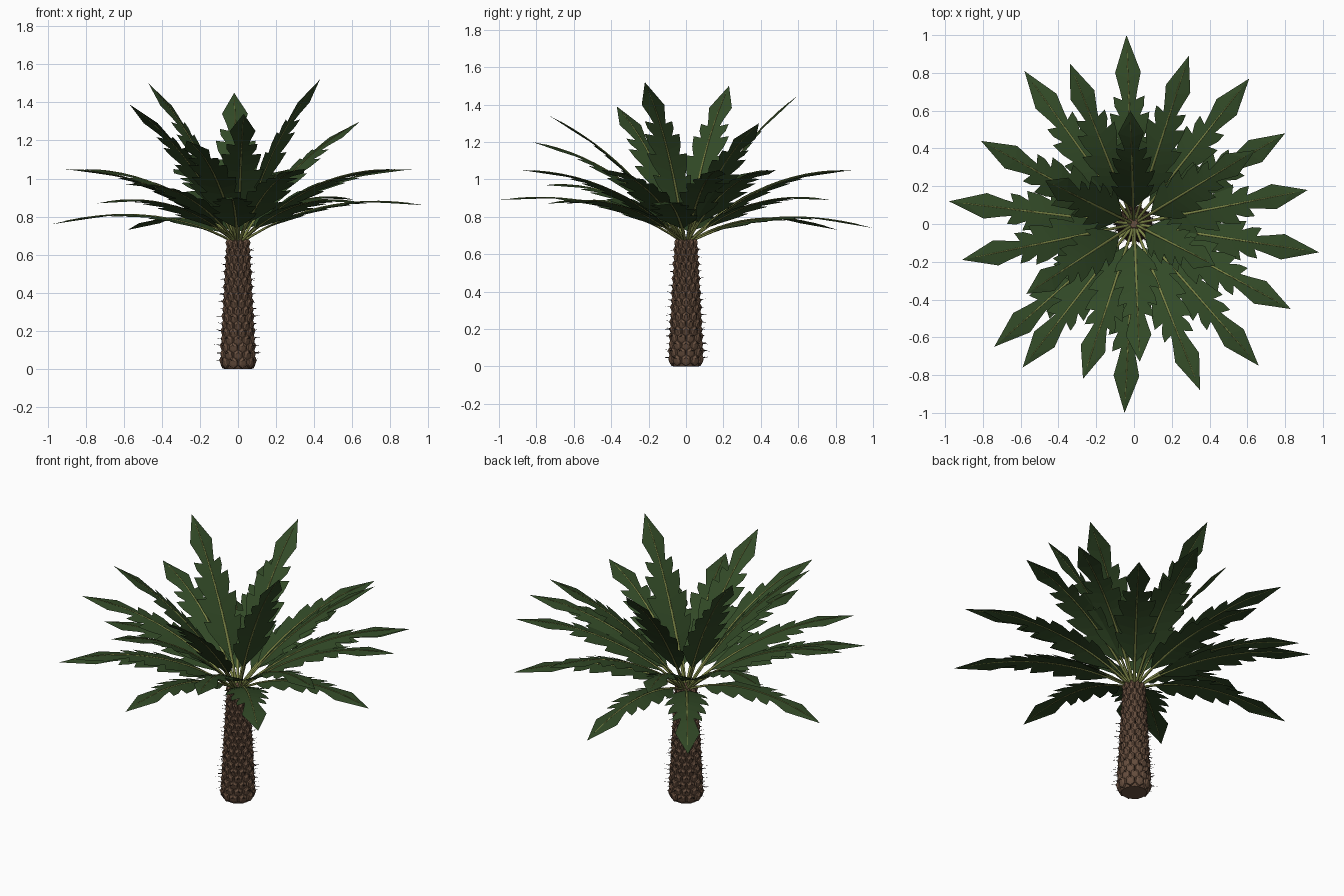
import bpy, bmesh, math, random
from mathutils import Vector

if "Cube" in bpy.data.objects:
    bpy.data.objects.remove(bpy.data.objects["Cube"])

random.seed(4)


def material(name, col):
    m = bpy.data.materials.new(name)
    m.diffuse_color = (*col, 1)
    m.use_nodes = True
    m.node_tree.nodes["Principled BSDF"].inputs["Base Color"].default_value = m.diffuse_color
    return m


BARK = material("bark", (0.14, 0.08, 0.05))
SPINE = material("spine", (0.03, 0.022, 0.018))
LEAF = material("leaf_green", (0.032, 0.068, 0.02))
RIB = material("rib_green", (0.20, 0.23, 0.06))


def finish(bm, name, mat, smooth=None):
    bmesh.ops.recalc_face_normals(bm, faces=bm.faces)
    me = bpy.data.meshes.new(name)
    bm.to_mesh(me)
    bm.free()
    ob = bpy.data.objects.new(name, me)
    bpy.context.collection.objects.link(ob)
    me.materials.append(mat)
    if smooth:
        bpy.context.view_layer.objects.active = ob
        ob.select_set(True)
        bpy.ops.object.shade_smooth_by_angle(angle=math.radians(smooth))
        ob.select_set(False)
    return ob


def loft(bm, rings):
    """Skin closed rings of points and cap both ends."""
    vs = [[bm.verts.new(p) for p in r] for r in rings]
    n = len(vs[0])
    for a, b in zip(vs, vs[1:]):
        for i in range(n):
            j = (i + 1) % n
            bm.faces.new((a[i], a[j], b[j], b[i]))
    bm.faces.new(vs[0][::-1])
    bm.faces.new(vs[-1])


def trunk_radius(z):
    return 0.082 - 0.036 * (z / 0.68) ** 1.1


# Trunk core
bm = bmesh.new()
loft(bm, [[(r * math.cos(i * math.tau / 20), r * math.sin(i * math.tau / 20), z)
           for i in range(20)]
          for z, r in [(0, 0.07)] + [(z, trunk_radius(z)) for z in (0.02, 0.2, 0.35, 0.5, 0.6, 0.67)]
          + [(0.69, 0.02)]])
finish(bm, "trunk_core", BARK, 30)

# Overlapping shield scales in staggered rows, with spines on many of them
scales, spines = bmesh.new(), bmesh.new()
ROWS, PER = 17, 10
for row in range(ROWS):
    z = 0.033 + row * 0.0385
    r = trunk_radius(z)
    for k in range(PER):
        a = (k + 0.5 * (row % 2)) * math.tau / PER
        out = Vector((math.cos(a), math.sin(a), 0))
        side = Vector((-out.y, out.x, 0))
        w, h = r * math.pi / PER * 1.1, 0.033
        c = Vector((0, 0, z)) + out * (r - 0.004)

        def ring(s, d):
            return [c + out * (d + 0.005 * math.sin(q)) + side * (w * s * math.cos(q))
                    + Vector((0, 0, h * s * math.sin(q)))
                    for q in (i * math.tau / 6 + math.pi / 6 for i in range(6))]
        loft(scales, [ring(1, -0.003), ring(0.9, 0.010), ring(0.45, 0.017)])
        if row < 16:
            for _ in range(random.choice((1, 2, 3))):
                length = random.uniform(0.03, 0.06) * (1 - 0.4 * z)
                tip = c + out * length + side * random.uniform(-.012, .012) \
                    + Vector((0, 0, random.uniform(.008, .022)))
                base = c + out * 0.012 + side * random.uniform(-.006, .006) + Vector((0, 0, .014))
                b = [spines.verts.new(base + side * (0.0025 * math.cos(q)) +
                                      Vector((0, 0, 0.0025 * math.sin(q)))) for q in (0, 2.1, 4.2)]
                t = spines.verts.new(tip)
                for i in range(3):
                    spines.faces.new((b[i], b[(i + 1) % 3], t))
finish(scales, "trunk_scales", BARK)
finish(spines, "trunk_spines", SPINE)

# Half outline of a blade: position on rib, position of edge, half width
BLADE = [(.14, .15, .006), (.19, .22, .055), (.25, .30, .10), (.29, .36, .115),
         (.32, .35, .075), (.37, .42, .105), (.42, .49, .122), (.455, .48, .07),
         (.50, .545, .095), (.545, .615, .105), (.575, .60, .055), (.61, .65, .078),
         (.64, .70, .082), (.67, .68, .036), (.72, .73, .046), (.79, .82, .068)]


def frond(name, tip, bulge):
    """One arching leaf: lobed folded blade plus a tapered stalk and midrib."""
    tip = Vector(tip)
    out = Vector((tip.x, tip.y, 0)).normalized()
    side = Vector((-out.y, out.x, 0))
    p0 = out * 0.01 + Vector((0, 0, 0.66))
    p1 = (p0 + tip) / 2 - out * 0.06 + Vector((0, 0, bulge))

    def at(t):
        return p0 * (1 - t) ** 2 + p1 * (2 * t * (1 - t)) + tip * t * t

    def normal(t):
        return ((p1 - p0) * (1 - t) + (tip - p1) * t).normalized().cross(side)

    bm = bmesh.new()
    mid = [bm.verts.new(at(b[0])) for b in BLADE]
    late = bm.verts.new(at(.92))
    end = bm.verts.new(tip)
    for s in (-1, 1):
        edge = [bm.verts.new(at(te) + side * (s * w) - normal(te) * (0.12 * w))
                for _, te, w in BLADE]
        for i in range(len(BLADE) - 1):
            bm.faces.new((mid[i], mid[i + 1], edge[i + 1], edge[i]))
        bm.faces.new((mid[-1], late, edge[-1]))
        bm.faces.new((late, end, edge[-1]))
    finish(bm, name + "_blade", LEAF)

    bm = bmesh.new()
    rings = []
    for i in range(13):
        t = i / 12 * 0.93
        r = 0.0075 * (1 - t) + 0.0015
        rings.append([at(t) + side * (r * math.cos(q)) + normal(t) * (0.8 * r * math.sin(q))
                      for q in (k * math.tau / 5 for k in range(5))])
    loft(bm, rings)
    finish(bm, name + "_rib", RIB, 80)


# Spreading outer fronds (tip positions)
OUTER = [(-.04, 1.0, .74), (.29, .89, 1.05), (.61, .77, .89), (.80, .48, 1.05),
         (.92, .18, 1.05), (.98, -.15, .86), (.83, -.45, 1.05), (.66, -.75, .87),
         (.35, -.88, 1.05), (-.05, -1.0, .89), (-.27, -.82, 1.20), (-.59, -.76, .97),
         (-.74, -.65, .87), (-.91, -.19, 1.05), (-.98, .12, .76), (-.81, .44, 1.05),
         (-.58, .81, .73), (-.34, .85, 1.05)]
for n, t in enumerate(OUTER):
    frond(f"outer_frond_{n + 1}", t, 0.19)

# Upright inner fronds
INNER = [(.03, -.73, 1.34), (-.57, -.37, 1.39), (-.02, .60, 1.45),
         (.64, .39, 1.30), (.43, -.22, 1.52), (-.47, .23, 1.50)]
for n, t in enumerate(INNER):
    frond(f"inner_frond_{n + 1}", t, 0.13)
